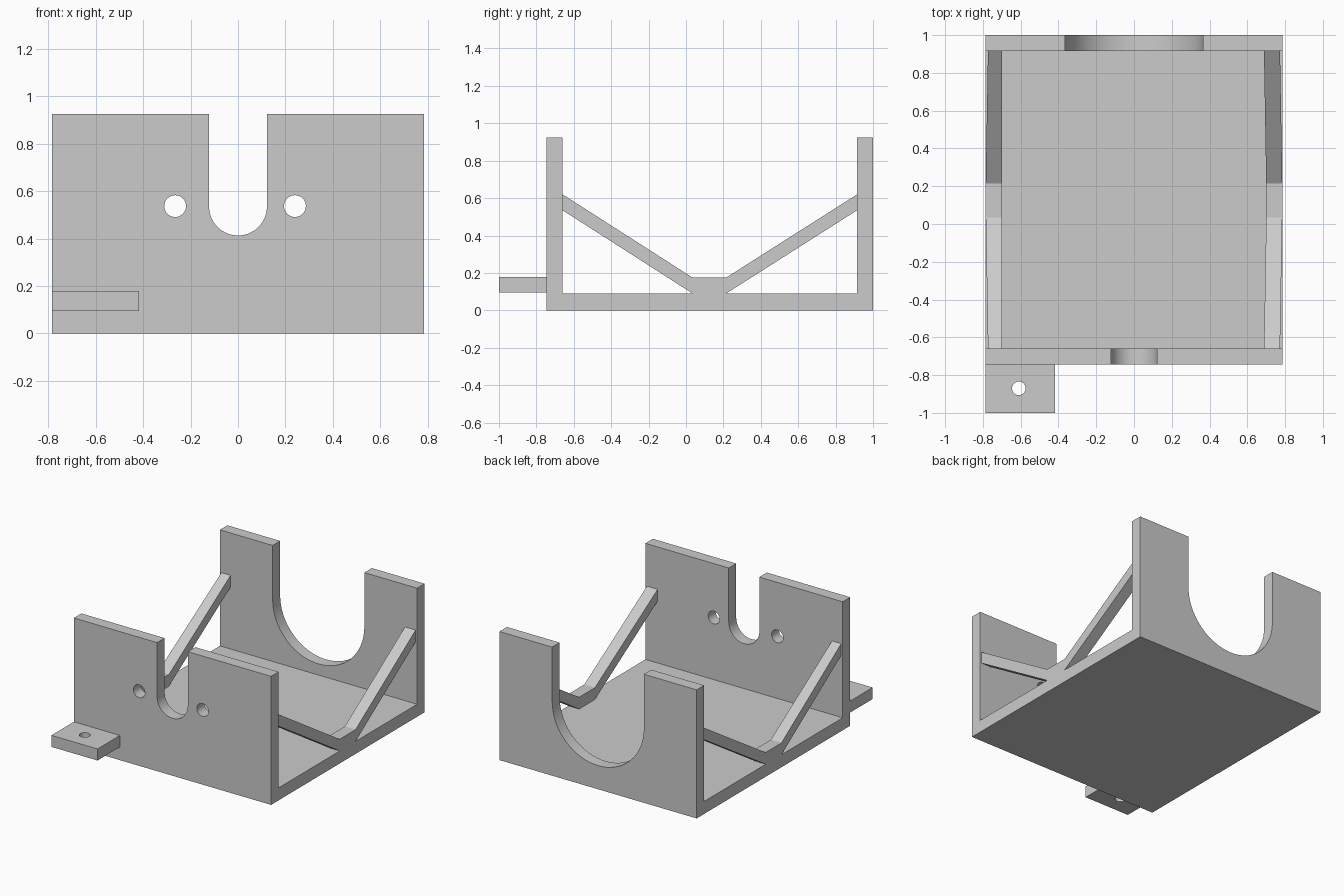
import bpy
import bmesh
import math
from mathutils import Matrix, Vector

cube = bpy.data.objects.get("Cube")
if cube:
    bpy.data.objects.remove(cube, do_unlink=True)

grey = bpy.data.materials.new("matte grey")
grey.use_nodes = True
colour = (0.6, 0.6, 0.6, 1)
grey.diffuse_color = colour
grey.node_tree.nodes["Principled BSDF"].inputs["Base Color"].default_value = colour

HALF = 0.785                    # half width of the bracket
FRONT, BACK = -0.745, 1.0       # outer faces of the end walls
WALL, HEIGHT = 0.085, 0.925
AXIS = 0.535                    # height of the slot centres


def finish(name, bm):
    bmesh.ops.recalc_face_normals(bm, faces=bm.faces)
    mesh = bpy.data.meshes.new(name)
    bm.to_mesh(mesh)
    bm.free()
    mesh.materials.append(grey)
    obj = bpy.data.objects.new(name, mesh)
    bpy.context.collection.objects.link(obj)
    return obj


def prism(name, points, offset):
    """Extrude a closed outline of 3D points along an offset."""
    bm = bmesh.new()
    face = bm.faces.new([bm.verts.new(p) for p in points])
    new = bmesh.ops.extrude_face_region(bm, geom=[face])["geom"]
    bmesh.ops.translate(bm, vec=Vector(offset),
                        verts=[v for v in new if isinstance(v, bmesh.types.BMVert)])
    return finish(name, bm)


def box(name, x, y, z):
    outline = [(x[0], y[0], z[0]), (x[1], y[0], z[0]),
               (x[1], y[1], z[0]), (x[0], y[1], z[0])]
    return prism(name, outline, (0, 0, z[1] - z[0]))


def drill(obj, centre, radius, axis):
    """Cut a round hole through obj along the given axis."""
    bm = bmesh.new()
    turn = Matrix.Rotation(math.pi / 2, 4, "X") if axis == "Y" else Matrix()
    bmesh.ops.create_cone(bm, cap_ends=True, segments=32, radius1=radius,
                          radius2=radius, depth=0.3,
                          matrix=Matrix.Translation(centre) @ turn)
    cutter = finish("hole_cutter", bm)
    cutter.hide_render = True
    mod = obj.modifiers.new("hole", "BOOLEAN")
    mod.operation, mod.solver, mod.object = "DIFFERENCE", "EXACT", cutter
    bpy.context.view_layer.objects.active = obj
    bpy.ops.object.modifier_apply(modifier=mod.name)
    bpy.data.objects.remove(cutter, do_unlink=True)


def slotted_wall(name, y, radius, steps=32):
    """Upright plate with a round-bottomed slot open at the top."""
    arc = [(-radius * math.cos(math.pi * i / steps), y,
            AXIS - radius * math.sin(math.pi * i / steps)) for i in range(steps + 1)]
    outline = [(-HALF, y, 0), (-HALF, y, HEIGHT), (-radius, y, HEIGHT), *arc,
               (radius, y, HEIGHT), (HALF, y, HEIGHT), (HALF, y, 0)]
    return prism(name, outline, (0, WALL, 0))


# Floor and end walls
box("floor", (-HALF, HALF), (FRONT + WALL, BACK - WALL), (0, 0.09))
front_wall = slotted_wall("front_wall", FRONT, 0.122)
back_wall = slotted_wall("back_wall", BACK - WALL, 0.365)
for x in (-0.265, 0.24):
    drill(front_wall, (x, FRONT, 0.537), 0.046, "Y")

# Mounting tab
tab = box("mounting_tab", (-HALF, -0.418), (-1, FRONT), (0.095, 0.178))
drill(tab, (-0.61, -0.87, 0.136), 0.036, "Z")

# Side braces: sloping bars that meet low down in the middle
bar = [(-0.66, 0.62), (0.035, 0.175), (0.215, 0.175), (0.915, 0.62),
       (0.915, 0.535), (0.215, 0.09), (0.035, 0.09), (-0.66, 0.535)]
for name, side in (("left_brace", 1), ("right_brace", -1)):
    brace = prism(name, [(side * 0.7, y, z) for y, z in bar], (side * 0.085, 0, 0))
    for v in brace.data.vertices:           # the raised ends lean slightly inwards
        if v.co.z > 0.3 and (side > 0 or abs(v.co.x) > 0.75):
            v.co.x -= side * 0.012

# Smooth the curved cuts, keep the edges sharp
bpy.ops.object.select_all(action="DESELECT")
for obj in (front_wall, back_wall, tab):
    obj.select_set(True)
bpy.context.view_layer.objects.active = front_wall
bpy.ops.object.shade_smooth_by_angle(angle=math.radians(30))
